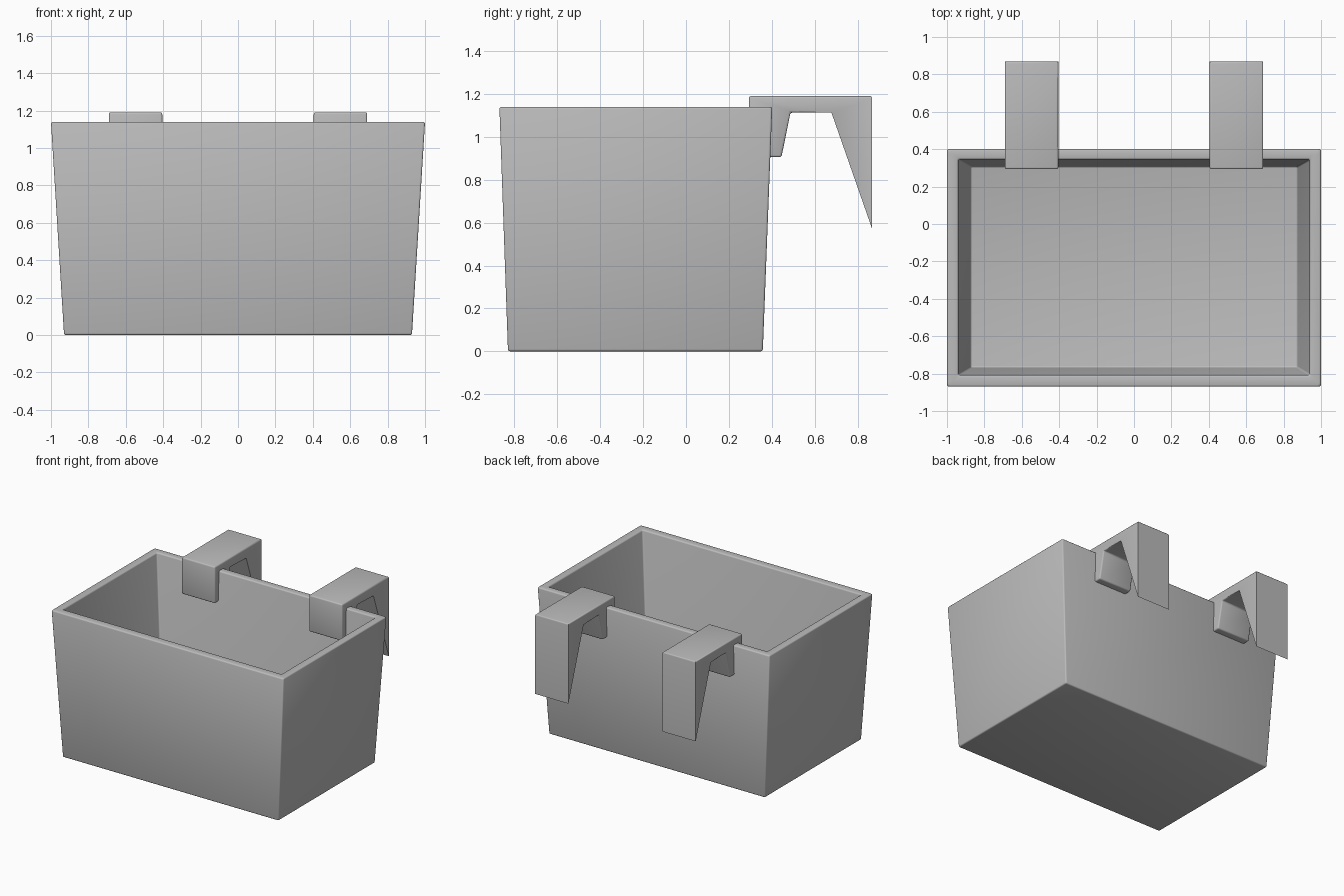
import bpy, bmesh

if "Cube" in bpy.data.objects:
    bpy.data.objects.remove(bpy.data.objects["Cube"])

grey = bpy.data.materials.new("plain grey")
grey.diffuse_color = (0.5, 0.5, 0.5, 1)
grey.use_nodes = True
grey.node_tree.nodes["Principled BSDF"].inputs["Base Color"].default_value = grey.diffuse_color


def finish(name, bm, edges, width):
    """Soften the chosen edges and turn the bmesh into an object."""
    bmesh.ops.recalc_face_normals(bm, faces=bm.faces)
    bmesh.ops.bevel(bm, geom=edges, offset=width, segments=3, profile=0.5,
                    affect='EDGES', clamp_overlap=True)
    mesh = bpy.data.meshes.new(name)
    bm.to_mesh(mesh)
    bm.free()
    mesh.materials.append(grey)
    obj = bpy.data.objects.new(name, mesh)
    bpy.context.collection.objects.link(obj)
    bpy.ops.object.select_all(action='DESELECT')
    obj.select_set(True)
    bpy.context.view_layer.objects.active = obj
    bpy.ops.object.shade_smooth_by_angle(angle=0.6)
    return obj


# Tapered open bin: rings of (half width, front y, back y, z), outside then inside
rings = [(0.93, -0.83, 0.358, 0.0), (1.0, -0.87, 0.402, 1.14),
         (0.94, -0.808, 0.345, 1.14), (0.874, -0.768, 0.308, 0.06)]
bm = bmesh.new()
loops = [[bm.verts.new(p) for p in ((-w, f, z), (w, f, z), (w, b, z), (-w, b, z))]
         for w, f, b, z in rings]
for lo, hi in zip(loops, loops[1:]):
    for i in range(4):
        j = (i + 1) % 4
        bm.faces.new((lo[i], lo[j], hi[j], hi[i]))
bm.faces.new(loops[0])
bm.faces.new(loops[-1])
finish("bin", bm, bm.edges[:], 0.01)

# Pair of hooks gripping the back wall: side profile (y, z) extruded along x
profile = [(0.293, 0.905), (0.293, 1.19), (0.868, 1.19), (0.868, 0.57),
           (0.678, 1.113), (0.487, 1.113), (0.445, 0.905)]
for side, x in (("left", -0.548), ("right", 0.548)):
    bm = bmesh.new()
    face = bm.faces.new([bm.verts.new((x - 0.143, y, z)) for y, z in profile])
    ext = bmesh.ops.extrude_face_region(bm, geom=[face])
    bmesh.ops.translate(bm, vec=(0.286, 0, 0),
                        verts=[v for v in ext["geom"] if isinstance(v, bmesh.types.BMVert)])
    # keep the pointed tip sharp
    soft = [e for e in bm.edges if min(v.co.z for v in e.verts) > 0.6]
    finish(side + "_hook", bm, soft, 0.01)
